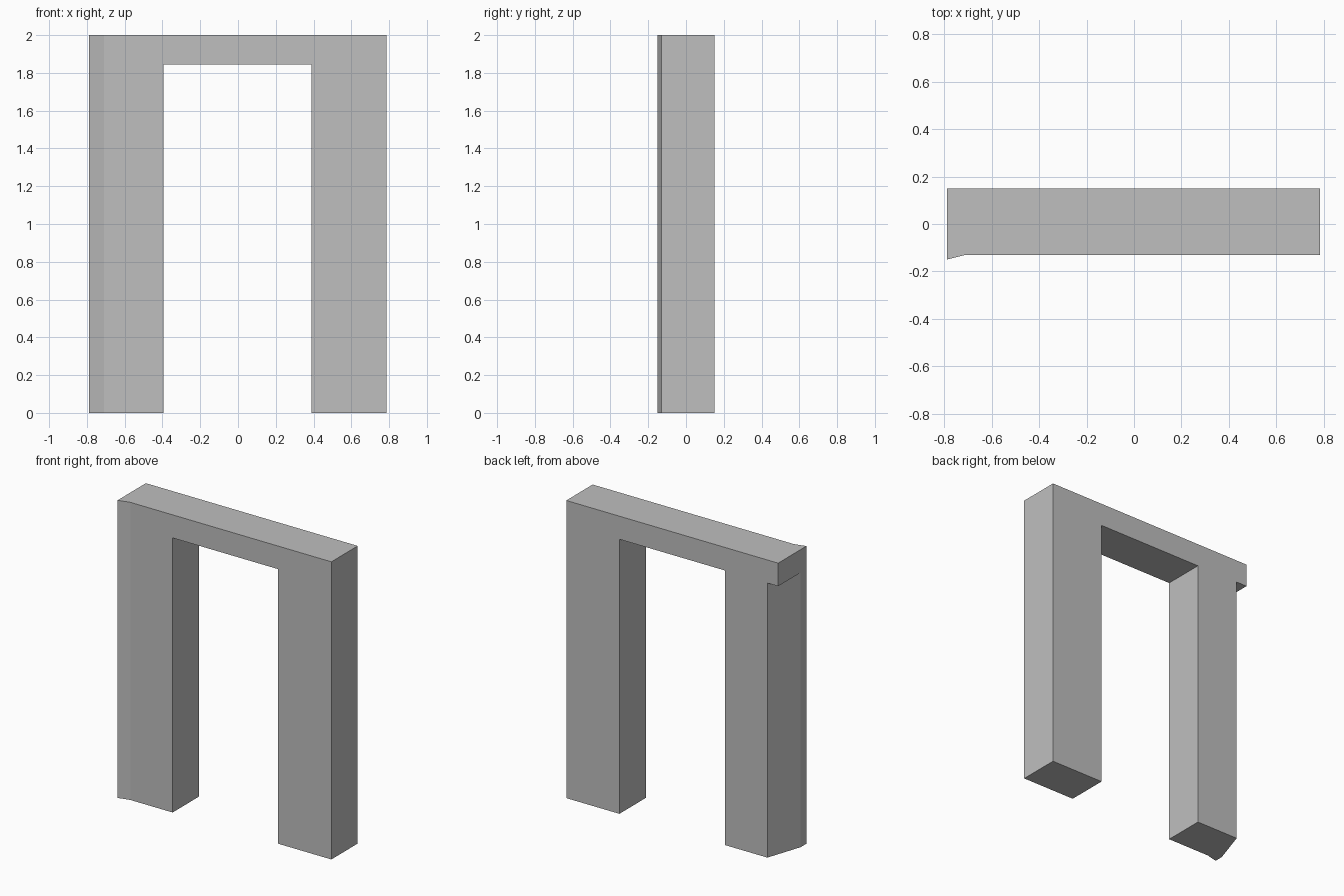
import bpy
import bmesh

HEIGHT = 2.0
BEAM_Z = 1.845   # underside of the top beam
FRONT, BACK = -0.13, 0.15

cube = bpy.data.objects.get("Cube")
if cube:
    bpy.data.objects.remove(cube, do_unlink=True)

grey = bpy.data.materials.new("plain_grey")
grey.use_nodes = True
colour = (0.52, 0.52, 0.52, 1)
grey.diffuse_color = colour
grey.node_tree.nodes["Principled BSDF"].inputs["Base Color"].default_value = colour


def prism(name, outline, bottom, top):
    """Extrude a plan outline upwards into a closed solid."""
    bm = bmesh.new()
    base = bm.faces.new([bm.verts.new((x, y, bottom)) for x, y in outline])
    grown = bmesh.ops.extrude_face_region(bm, geom=[base])["geom"]
    verts = [v for v in grown if isinstance(v, bmesh.types.BMVert)]
    bmesh.ops.translate(bm, verts=verts, vec=(0, 0, top - bottom))
    bmesh.ops.recalc_face_normals(bm, faces=bm.faces)
    mesh = bpy.data.meshes.new(name)
    bm.to_mesh(mesh)
    bm.free()
    mesh.materials.append(grey)
    obj = bpy.data.objects.new(name, mesh)
    bpy.context.collection.objects.link(obj)
    return obj


def cut(target, cutter):
    """Subtract the cutter from the target, then discard it."""
    cutter.hide_render = True
    mod = target.modifiers.new("cut", "BOOLEAN")
    mod.operation = "DIFFERENCE"
    mod.solver = "EXACT"
    mod.object = cutter
    bpy.context.view_layer.objects.active = target
    bpy.ops.object.modifier_apply(modifier=mod.name)
    bpy.data.objects.remove(cutter, do_unlink=True)


# Full-height slab with a small flared lip on the front right corner
frame = prism("door_frame", [
    (-0.79, -0.15), (-0.71, FRONT), (0.785, FRONT),
    (0.785, BACK), (-0.79, BACK)], 0, HEIGHT)

# Doorway between the two posts
cut(frame, prism("doorway_cutter", [
    (-0.395, -0.5), (0.39, -0.5), (0.39, 0.5), (-0.395, 0.5)], -0.1, BEAM_Z))

# Slanted outer side of the right post, leaving the beam overhanging
cut(frame, prism("slant_cutter", [
    (-0.79, -0.09), (-0.71, BACK), (-0.71, 0.3),
    (-0.9, 0.3), (-0.9, -0.09)], -0.1, BEAM_Z))
